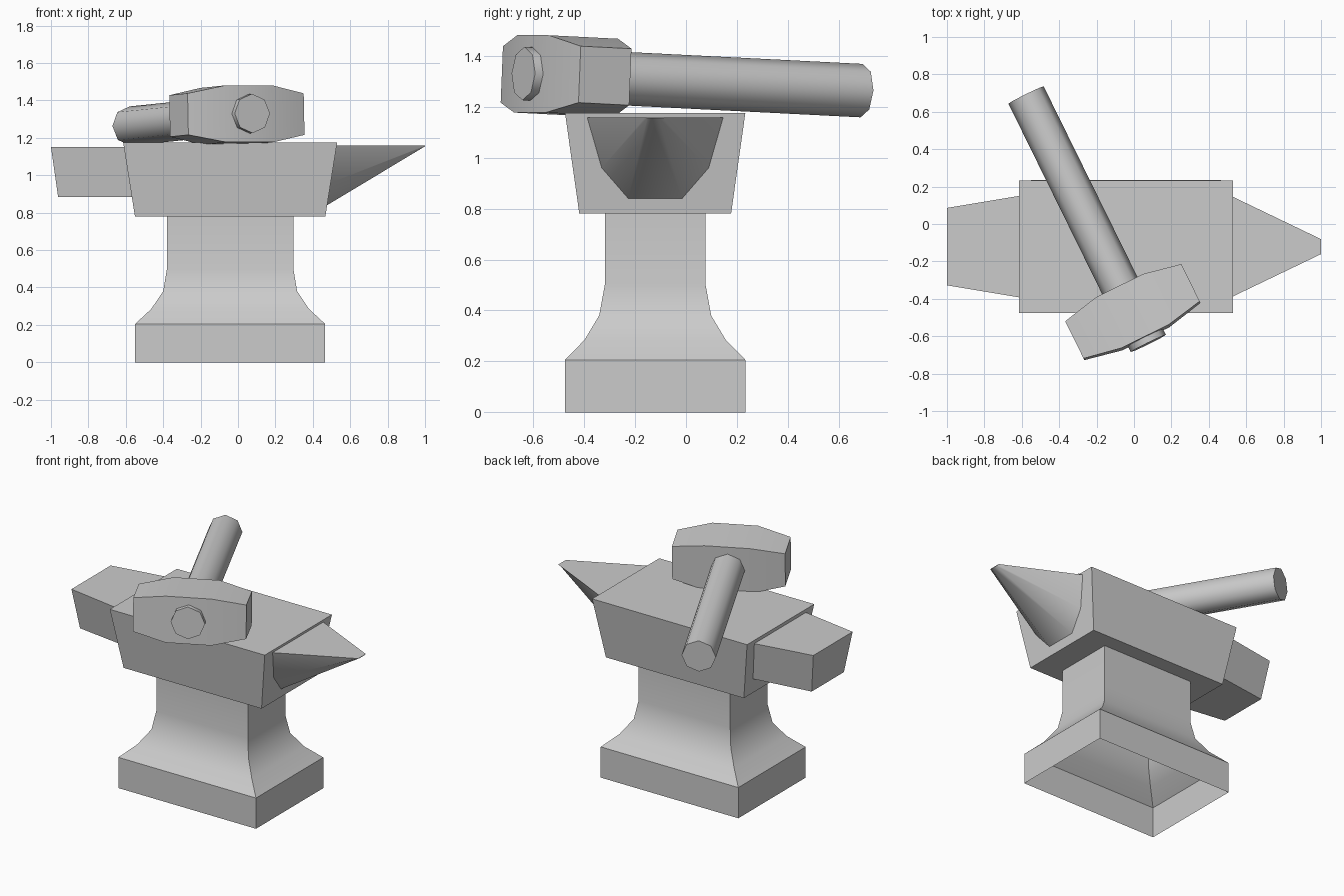
import bpy, bmesh, math
from mathutils import Matrix, Vector

cube = bpy.data.objects.get("Cube")
if cube:
    bpy.data.objects.remove(cube, do_unlink=True)

steel = bpy.data.materials.new("plain_grey")
steel.use_nodes = True
grey = (0.6, 0.6, 0.6, 1)
steel.diffuse_color = grey
steel.node_tree.nodes["Principled BSDF"].inputs["Base Color"].default_value = grey

CX, CY = -0.042, -0.121      # middle of the anvil
TOP, WAIST = 1.175, 0.78     # working face and underside of the body


def loft(name, rings, caps=(True, True), smooth=None, matrix=None):
    """Skin a row of matching point rings, with optional end caps."""
    bm = bmesh.new()
    loops = [[bm.verts.new(p) for p in ring] for ring in rings]
    n = len(loops[0])
    for a, b in zip(loops, loops[1:]):
        for i in range(n):
            j = (i + 1) % n
            bm.faces.new((a[i], a[j], b[j], b[i]))
    ends = [loop for loop, cap in zip((loops[0], loops[-1]), caps) if cap]
    for loop in ends:
        bm.faces.new(loop)
    bmesh.ops.recalc_face_normals(bm, faces=bm.faces)
    mesh = bpy.data.meshes.new(name)
    bm.to_mesh(mesh)
    bm.free()
    mesh.materials.append(steel)
    obj = bpy.data.objects.new(name, mesh)
    bpy.context.collection.objects.link(obj)
    if matrix:
        obj.matrix_world = matrix
    if smooth:
        bpy.ops.object.select_all(action='DESELECT')
        obj.select_set(True)
        bpy.context.view_layer.objects.active = obj
        bpy.ops.object.shade_smooth_by_angle(angle=math.radians(smooth))
    return obj


def rect(hx, hy, z):
    return [(CX + sx * hx, CY + sy * hy, z)
            for sx, sy in ((-1, -1), (1, -1), (1, 1), (-1, 1))]


def body_end(z):
    """Distance from the middle to the sloping body end at a height."""
    return 0.572 - 0.063 * (TOP - z) / (TOP - WAIST)


# Flared foot and waist, open underneath
foot = [(0.508, 0.355, 0), (0.508, 0.355, 0.205), (0.422, 0.277, 0.285),
        (0.358, 0.22, 0.38), (0.338, 0.198, 0.5), (0.338, 0.198, WAIST)]
loft("anvil_foot", [rect(*s) for s in foot], caps=(False, False), smooth=40)

# Body, wider at the working face
loft("anvil_body", [rect(0.509, 0.298, WAIST), rect(0.572, 0.354, TOP)])


# Square heel on the right
def heel_ring(x_top, x_low, h_top, h_low):
    high, low = 1.15, 0.885
    return [(x_top, CY - h_top, high), (x_top, CY + h_top, high),
            (x_low, CY + h_low, low), (x_low, CY - h_low, low)]


loft("anvil_heel", [heel_ring(-1, -0.962, 0.207, 0.17),
                    heel_ring(CX - body_end(1.15), CX - body_end(0.885), 0.272, 0.225)])

# Pointed horn on the left, rounded below
half = [(0.267, 1.158), (0.21, 0.96), (0.106, 0.84)]
section = half + [(-y, z) for y, z in reversed(half)]
horn_root = [(CX + body_end(z), CY + y, z) for y, z in section]
horn_tip = [(1, CY + y * 0.15, 1.158 + (z - 1.158) * 0.01) for y, z in section]
loft("anvil_horn", [horn_root, horn_tip], smooth=50)

# Hammer lying across the anvil: local y runs along the handle
pose = (Matrix.Translation(Vector((-0.006, -0.471, 1.322)))
        @ Matrix.Rotation(math.radians(26.2), 4, 'Z')
        @ Matrix.Rotation(math.radians(-2.6), 4, 'X'))


def square(x, h):
    return [(x, -h, -h), (x, h, -h), (x, h, h), (x, -h, h)]


loft("hammer_head", [square(x, h) for x, h in
                     ((-0.346, 0.111), (-0.14, 0.152), (0.14, 0.152), (0.346, 0.111))],
     smooth=46, matrix=pose)


def octagon(y, r):
    return [(r * math.sin(k * math.pi / 4), y, r * math.cos(k * math.pi / 4))
            for k in range(8)]


loft("hammer_handle", [octagon(-0.187, 0.105), octagon(1.295, 0.105)],
     smooth=46, matrix=pose)
